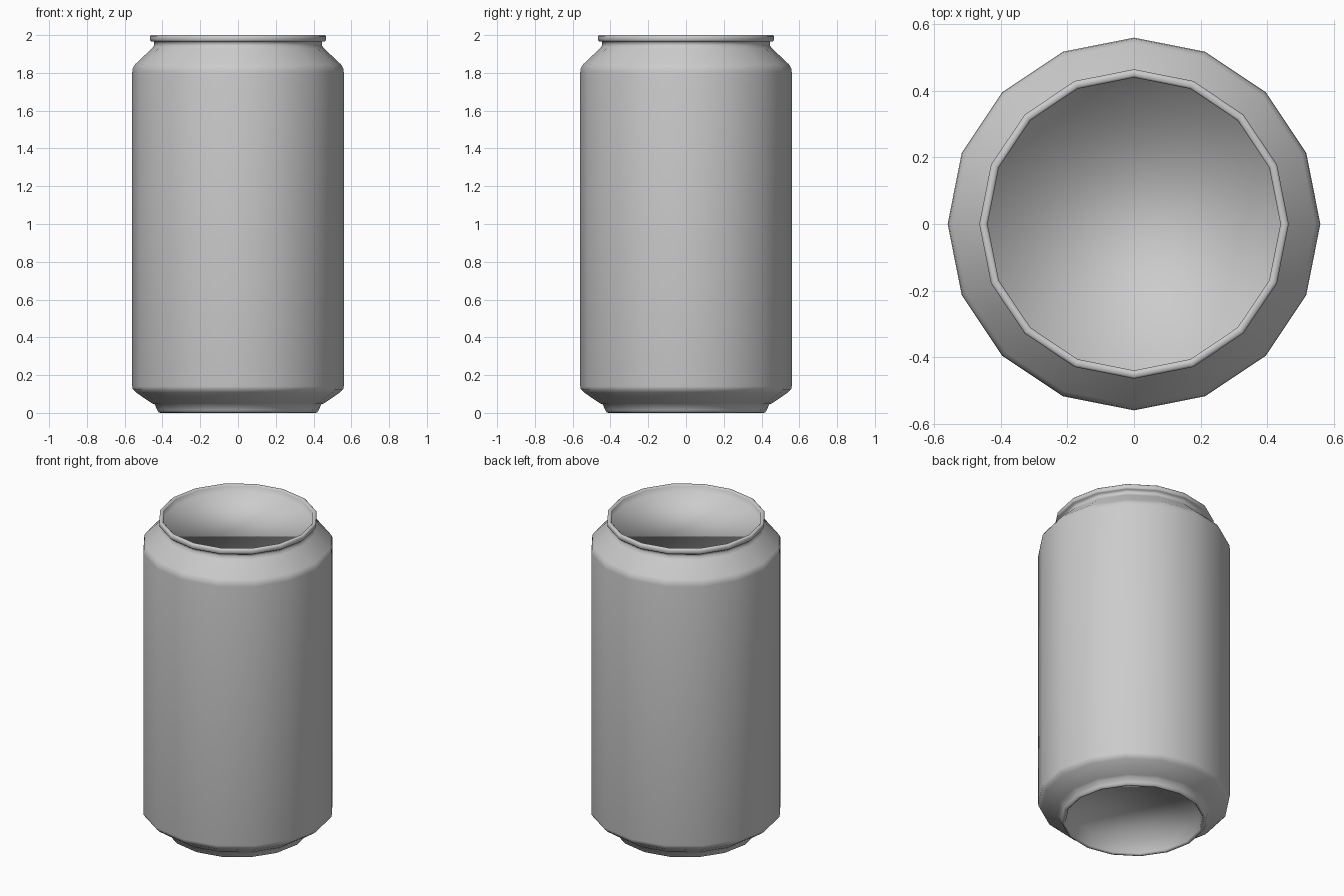
import bpy, bmesh
from math import cos, sin, tau

if "Cube" in bpy.data.objects:
    bpy.data.objects.remove(bpy.data.objects["Cube"])

SIDES = 16


def lathe(name, profile):
    """Revolve an (r, z) profile around z and cap both ends with one n-gon."""
    bm = bmesh.new()
    rings = [[bm.verts.new((r * cos(tau * i / SIDES), r * sin(tau * i / SIDES), z))
              for i in range(SIDES)] for r, z in profile]
    for low, high in zip(rings, rings[1:]):
        for i in range(SIDES):
            j = (i + 1) % SIDES
            bm.faces.new((low[i], low[j], high[j], high[i]))
    bm.faces.new(rings[0][::-1])
    bm.faces.new(rings[-1])
    bmesh.ops.recalc_face_normals(bm, faces=bm.faces[:])
    for face in bm.faces:
        face.smooth = True
    mesh = bpy.data.meshes.new(name)
    bm.to_mesh(mesh)
    bm.free()
    obj = bpy.data.objects.new(name, mesh)
    bpy.context.collection.objects.link(obj)
    return obj


# Recessed base and foot ring
base = [(0.39, 0.10), (0.40, 0.01), (0.41, 0.0), (0.42, 0.003), (0.428, 0.015), (0.44, 0.045)]
# Lower bevel, straight wall, shoulder and neck
wall = [(0.455, 0.05), (0.54, 0.108), (0.557, 0.125), (0.56, 0.14),
        (0.56, 1.805), (0.557, 1.825), (0.545, 1.845),
        (0.455, 1.93), (0.445, 1.945), (0.445, 1.967)]
# Rolled rim and recessed lid
rim = [(0.46, 1.967), (0.465, 1.973), (0.465, 1.994), (0.459, 2.0),
       (0.446, 2.0), (0.44, 1.994), (0.44, 1.955)]

lathe("drink_can", base + wall + rim)
